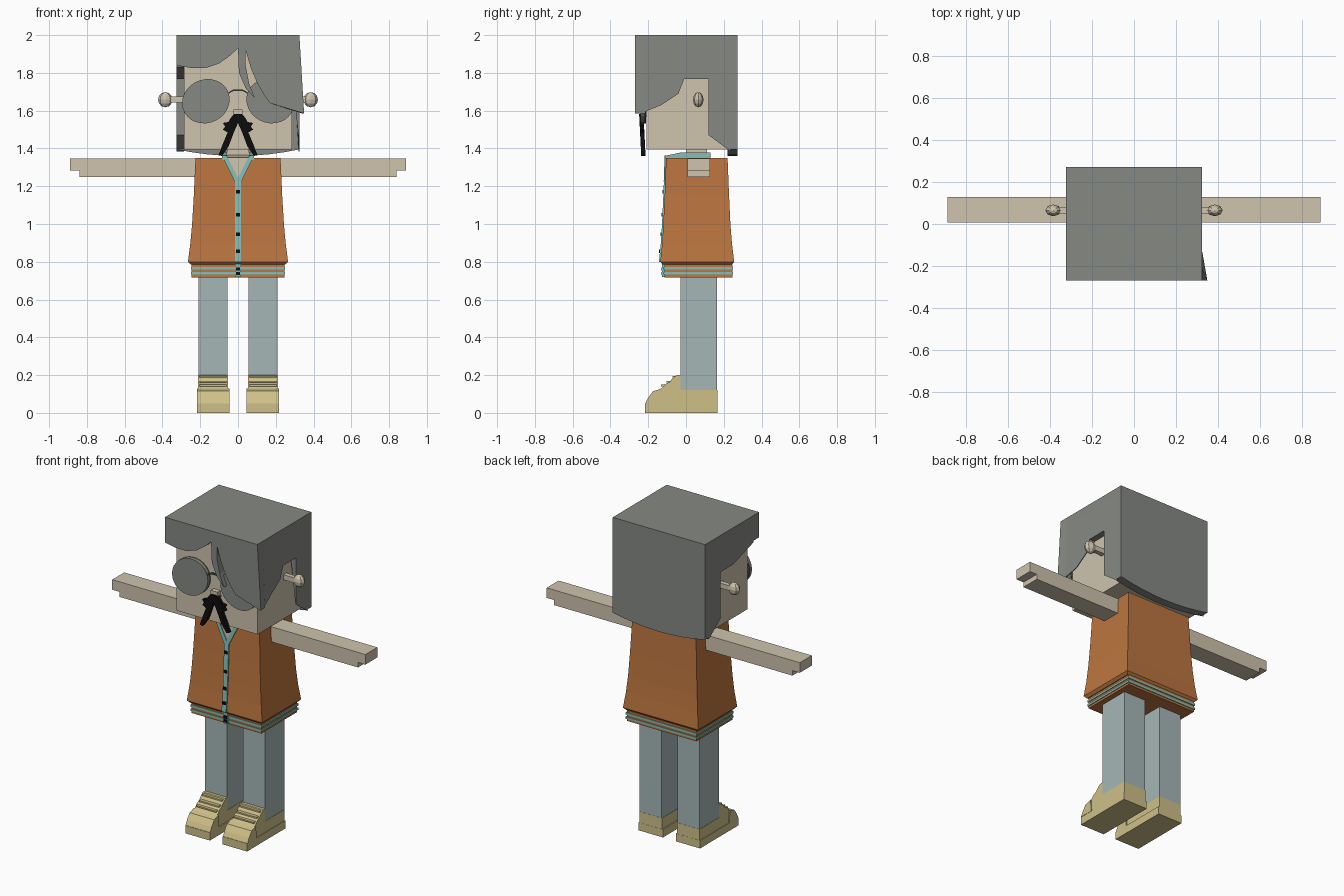
import bpy, bmesh, math
from mathutils import Matrix

if "Cube" in bpy.data.objects:
    bpy.data.objects.remove(bpy.data.objects["Cube"])


def material(name, r, g, b):
    m = bpy.data.materials.new(name)
    m.use_nodes = True
    m.diffuse_color = (r, g, b, 1)
    m.node_tree.nodes["Principled BSDF"].inputs["Base Color"].default_value = (r, g, b, 1)
    return m


GRAY = material("hair_gray", .24, .25, .23)
SKIN = material("skin", .62, .55, .42)
ORANGE = material("coat_orange", .50, .18, .05)
TEAL = material("trim_teal", .23, .52, .47)
BLUE = material("trouser_blue_gray", .38, .47, .47)
SHOE = material("shoe_tan", .62, .53, .25)
BLACK = material("black", .004, .004, .004)
LINE = material("frame_gray", .08, .08, .075)


def finish(name, bm, mat):
    bmesh.ops.recalc_face_normals(bm, faces=bm.faces)
    mesh = bpy.data.meshes.new(name)
    bm.to_mesh(mesh)
    bm.free()
    mesh.materials.append(mat)
    ob = bpy.data.objects.new(name, mesh)
    bpy.context.collection.objects.link(ob)
    return ob


def prism(name, pts, axis, lo, hi, mat, bend=None):
    """Extrude a 2D outline along x (outline in y,z) or y (outline in x,z)."""
    bm = bmesh.new()
    rings = []
    for d in (lo, hi):
        co = [(d, a, b) if axis == "x" else (a, d, b) for a, b in pts]
        rings.append([bm.verts.new(bend(*c) if bend else c) for c in co])
    n = len(pts)
    bm.faces.new(rings[0])
    bm.faces.new(rings[1])
    for i in range(n):
        j = (i + 1) % n
        bm.faces.new((rings[0][i], rings[0][j], rings[1][j], rings[1][i]))
    return finish(name, bm, mat)


def box(name, x, y, z, mat):
    pts = [(y[0], z[0]), (y[1], z[0]), (y[1], z[1]), (y[0], z[1])]
    return prism(name, pts, "x", x[0], x[1], mat)


def loft(name, sections, mat):
    """Stack rectangular sections given as (z, half width, front y, back y)."""
    bm = bmesh.new()
    rings = [[bm.verts.new(c) for c in ((-w, f, z), (w, f, z), (w, b, z), (-w, b, z))]
             for z, w, f, b in sections]
    bm.faces.new(rings[0])
    bm.faces.new(rings[-1])
    for lower, upper in zip(rings, rings[1:]):
        for i in range(4):
            j = (i + 1) % 4
            bm.faces.new((lower[i], lower[j], upper[j], upper[i]))
    return finish(name, bm, mat)


def ellipsoid(name, centre, size, mat):
    bm = bmesh.new()
    bmesh.ops.create_uvsphere(bm, u_segments=8, v_segments=6, radius=1,
                              matrix=Matrix.Translation(centre) @ Matrix.Diagonal((*size, 1)))
    return finish(name, bm, mat)


# Head
box("head", (-.285, .285), (-.21, .22), (1.395, 1.97), SKIN)
box("nose", (-.024, .024), (-.24, -.205), (1.575, 1.605), SKIN)
box("nose_shadow", (-.03, .03), (-.235, -.205), (1.568, 1.574), LINE)


# Hair: cap, sweeping fringe, two cut-out sides and a back with a curved hem
def flare(x, y, z):
    """Push the low front corner of the left side outward."""
    if x > .28 and z < 1.7:
        x = max(x, .32) + max(0, (-.13 - y) / .14) * .025
    return x, y, z


box("hair_cap", (-.325, .325), (-.22, .235), (1.95, 2), GRAY)
fringe = [(-.325, 2), (-.325, 1.84), (-.25, 1.826), (-.17, 1.826), (-.1, 1.85), (-.05, 1.885),
          (0, 1.93), (.005, 1.8), (.04, 1.72), (.09, 1.665), (.06, 1.74), (.04, 1.84),
          (.04, 1.92), (.07, 1.82), (.1, 1.75), (.14, 1.68), (.17, 1.64), (.325, 1.585), (.325, 2)]
prism("hair_fringe", fringe, "y", -.27, -.215, GRAY, flare)
back_of_side = [(-.01, 1.767), (.12, 1.767), (.12, 1.47), (.235, 1.385), (.235, 2), (-.215, 2)]
prism("hair_side_right", [(-.215, 1.83)] + back_of_side, "x", -.325, -.286, GRAY)
prism("hair_side_left", [(-.215, 1.595), (-.13, 1.63), (-.04, 1.69)] + back_of_side,
      "x", .286, .325, GRAY, flare)
hem = [(.325 * t / 4, 1.36 + .035 * (t / 4) ** 2) for t in range(-4, 5)]
prism("hair_back", [(-.325, 2)] + hem + [(.325, 2)], "y", .22, .272, GRAY)

# Spectacles
for s, side in ((-1, "right"), (1, "left")):
    oval = [(s * .17 + .126 * math.cos(a), 1.65 + .117 * math.sin(a) - s * .01 * math.cos(a))
            for a in (math.tau * i / 28 for i in range(28))]
    prism("lens_" + side, oval, "y", -.24, -.222, GRAY)
    prism("lens_rim_" + side, oval, "y", -.222, -.212, LINE)
arch = [(-.05, 1.69), (-.025, 1.704), (.025, 1.704), (.05, 1.69)]
prism("spectacle_bridge", arch + [(x, z + .008) for x, z in reversed(arch)], "y", -.235, -.222, LINE)

# Drooping moustache
half = [(.02, 1.583), (.04, 1.56), (.05, 1.54), (.08, 1.535), (.068, 1.515), (.08, 1.5), (.055, 1.485),
        (.08, 1.425), (.103, 1.365), (.085, 1.36), (.05, 1.41), (.02, 1.49), (0, 1.535)]
prism("moustache", half + [(-x, z) for x, z in reversed(half[:-1])], "y", -.248, -.225, BLACK,
      lambda x, y, z: (x, y + (1.58 - z) * .05, z))

# Neck
box("neck", (-.057, .057), (0, .11), (1.33, 1.4), SKIN)
prism("throat", [(-.1, 1.33), (-.1, 1.352), (.01, 1.368), (.01, 1.33)], "x", -.056, .056, SKIN)

# Flared coat with a ribbed hem
COAT = [(.785, .25, -.122, .242), (.8, .265, -.136, .255), (.9, .252, -.126, .243),
        (1.0, .243, -.12, .235), (1.15, .234, -.113, .228), (1.35, .225, -.105, .22)]
loft("coat", COAT, ORANGE)
loft("hem_core", [(.718, .24, -.112, .238), (.79, .24, -.112, .238)], ORANGE)
for i, mat in enumerate((ORANGE, TEAL, ORANGE, TEAL, ORANGE)):
    z = .718 + i * .0135
    w = .25 if mat is TEAL else .245
    loft("hem_rib_%d" % (i + 1), [(z, w, -w + .13, w), (z + .0135, w, -w + .13, w)], mat)


def chest(z):
    """Front surface of the coat at a height."""
    for a, b in zip(COAT[1:], COAT[2:]):
        if z <= b[0]:
            return a[2] + (b[2] - a[2]) * max(0, z - a[0]) / (b[0] - a[0])
    return COAT[-1][2]


def on_chest(x, y, z):
    return x, chest(z) + y, z


# Open neckline, collar, button strip and buttons
prism("neckline_skin", [(-.06, 1.352), (0, 1.235), (.06, 1.352)], "y", -.003, .01, SKIN, on_chest)
for s, side in ((-1, "right"), (1, "left")):
    edge = [(0, 1.225), (s * .018, 1.225), (s * .085, 1.362), (s * .06, 1.362), (0, 1.245)]
    prism("collar_edge_" + side, edge, "y", -.008, .008, TEAL, on_chest)
    prism("collar_" + side, [(-.106, 1.34), (-.106, 1.362), (-.03, 1.378), (.13, 1.378), (.13, 1.34)],
          "x", s * .057, s * .085, TEAL)
box("collar_back", (-.085, .085), (.11, .13), (1.34, 1.378), TEAL)
strip_z = [.8, .9, 1, 1.15, 1.24]
prism("button_strip", [(-.016, z) for z in strip_z] + [(.016, z) for z in reversed(strip_z)],
      "y", -.007, .006, TEAL, on_chest)
box("hem_strip", (-.016, .016), (-.126, -.11), (.72, .8), TEAL)
for i, z in enumerate((1.17, 1.05, .945, .855, .762, .738)):
    y = chest(z) if z > .8 else -.119
    box("button_%d" % (i + 1), (-.011, .011), (y - .012, y), (z - .009, z + .009), BLACK)

# Parts that come in pairs
for s, side in ((-1, "right"), (1, "left")):
    arm = [(.2, 1.25), (.838, 1.25), (.838, 1.282), (.89, 1.282), (.89, 1.346), (.2, 1.346)]
    prism("arm_" + side, [(s * x, z) for x, z in arm], "y", .008, .128, SKIN)

    box("ear_stem_" + side, (s * .28, s * .36), (.05, .08), (1.643, 1.675), SKIN)
    ellipsoid("ear_knob_" + side, (s * .385, .065, 1.658), (.038, .028, .04), SKIN)

    box("leg_" + side, (s * .055, s * .21), (-.03, .165), (.11, .73), BLUE)

    upper = [(.166, .05), (.166, .12), (-.03, .12), (-.03, .2), (-.05, .2), (-.075, .18),
             (-.085, .165), (-.11, .152), (-.13, .13), (-.175, .112), (-.2, .08), (-.215, .05)]
    prism("shoe_upper_" + side, upper, "x", s * .053, s * .212, SHOE)
    toe = [(-.215, .05), (-.2, .08), (-.175, .115), (-.13, .128), (-.125, .05)]
    prism("shoe_toe_" + side, toe, "x", s * .045, s * .218, SHOE)
    box("shoe_sole_" + side, (s * .045, s * .216), (-.218, .167), (0, .05), SHOE)
    for i, (y, z) in enumerate(((-.06, .187), (-.092, .161), (-.12, .14))):
        box("shoe_strap_%d_%s" % (i + 1, side), (s * .062, s * .203),
            (y - .012, y + .02), (z, z + .009), SHOE)
